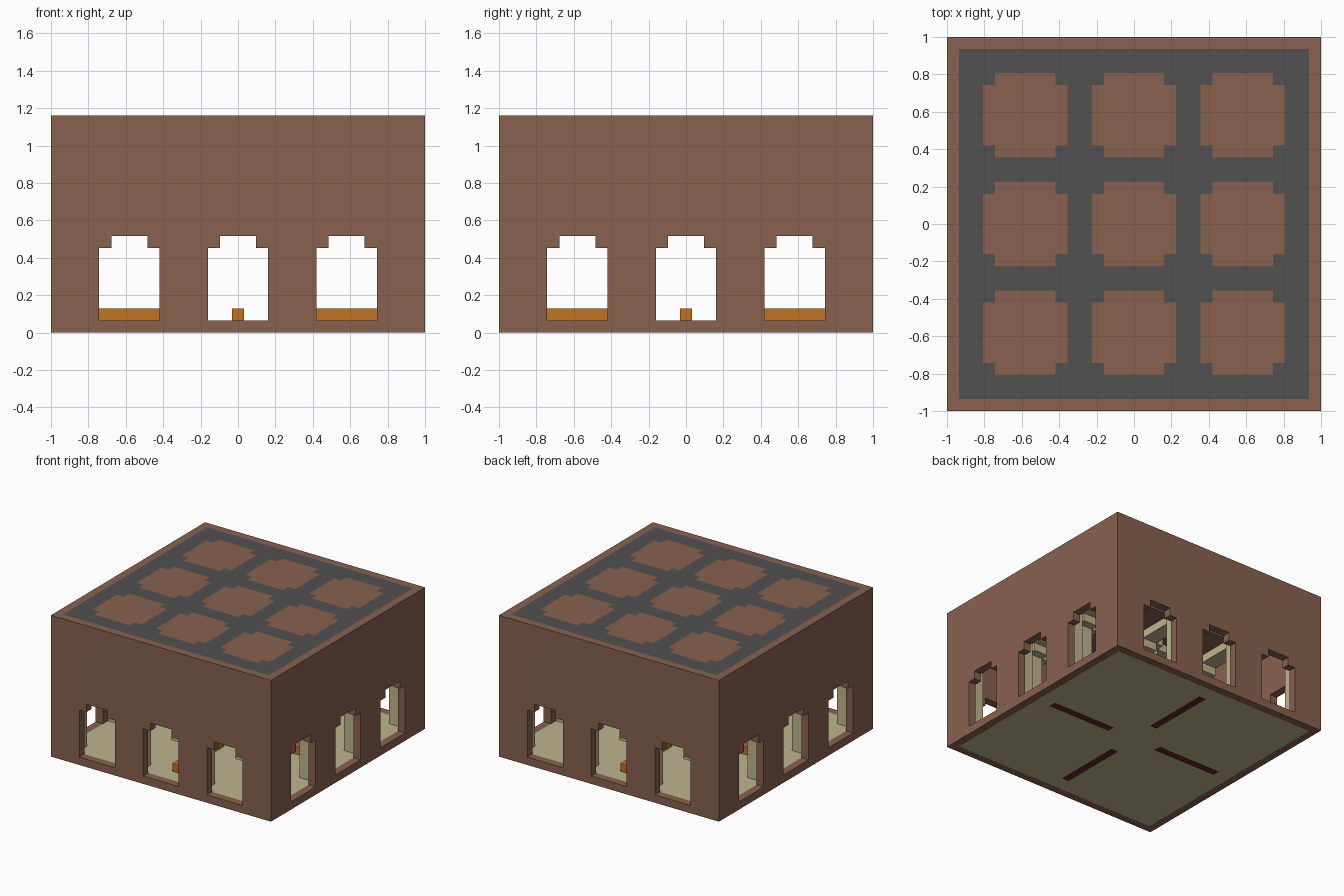
import bpy
import bmesh
from mathutils import Matrix, Vector

if "Cube" in bpy.data.objects:
    bpy.data.objects.remove(bpy.data.objects["Cube"], do_unlink=True)

N = 31                    # building modules per side
U = 2 / N                 # size of one module
LINES = (1, 10, 19, 28)   # first module of each two-wide pillar line
BAYS = (4, 13, 22)        # first module of each opening


def srgb(r, g, b):
    def lin(c):
        c /= 255
        return c / 12.92 if c <= 0.04045 else ((c + 0.055) / 1.055) ** 2.4
    return (lin(r), lin(g), lin(b), 1)


def material(name, rgb):
    m = bpy.data.materials.new(name)
    m.use_nodes = True
    m.diffuse_color = srgb(*rgb)
    m.node_tree.nodes["Principled BSDF"].inputs["Base Color"].default_value = srgb(*rgb)
    return m


brown = material("brown brick", (137, 97, 79))
cream = material("cream stone", (191, 181, 141))
grey = material("dark grey roofing", (81, 81, 81))
orange = material("orange wood", (192, 116, 34))
maroon = material("dark maroon", (92, 40, 42))


def finish(name, bm, mats):
    """Turn module coordinates into a centred object."""
    bmesh.ops.recalc_face_normals(bm, faces=bm.faces)
    bm.transform(Matrix.Scale(U, 4) @ Matrix.Translation((-N / 2, -N / 2, 0)))
    mesh = bpy.data.meshes.new(name)
    bm.to_mesh(mesh)
    bm.free()
    for m in mats:
        mesh.materials.append(m)
    obj = bpy.data.objects.new(name, mesh)
    bpy.context.collection.objects.link(obj)
    return obj


def box(name, low, high, mat):
    bm = bmesh.new()
    low, high = Vector(low), Vector(high)
    bmesh.ops.create_cube(bm, size=1, matrix=Matrix.Translation((low + high) / 2)
                          @ Matrix.Diagonal((*(high - low), 1)))
    return finish(name, bm, [mat])


def layer(name, keep, z, mats, paint=None):
    """One-module slab of the cells that pass a rule, painted by another rule."""
    bm = bmesh.new()
    bmesh.ops.create_grid(bm, x_segments=N, y_segments=N, size=N / 2,
                          matrix=Matrix.Translation((N / 2, N / 2, z)))

    def cell(f):
        c = f.calc_center_median()
        return int(c.x), int(c.y)

    drop = [f for f in bm.faces if not keep(*cell(f))]
    bmesh.ops.delete(bm, geom=drop, context='FACES')
    result = bmesh.ops.extrude_face_region(bm, geom=bm.faces[:], use_keep_orig=True)
    verts = [g for g in result["geom"] if isinstance(g, bmesh.types.BMVert)]
    bmesh.ops.translate(bm, verts=verts, vec=(0, 0, 1))
    bmesh.ops.recalc_face_normals(bm, faces=bm.faces)
    if paint:
        for f in bm.faces:
            f.material_index = paint(*cell(f), f.normal.z)
    return finish(name, bm, mats)


# Plan rules
def inside(x, y):
    return 0 < x < N - 1 and 0 < y < N - 1


def on_line(a, grow=0):
    return any(p - grow <= a < p + 2 + grow for p in LINES)


def vault(x, y):
    return inside(x, y) and (on_line(x) or on_line(y) or (on_line(x, 1) and on_line(y, 1)))


def bracket(x, y):
    return inside(x, y) and ((on_line(x, 1) and on_line(y)) or (on_line(x) and on_line(y, 1)))


def bar_cell(x, y):
    return any(a == N // 2 and (3 <= b < 12 or 19 <= b < 28) for a, b in ((x, y), (y, x)))


# Outer walls: a shell with stepped openings cut straight through
def opening(start, along_x):
    outline = ((0, 1), (5, 1), (5, 7), (4, 7), (4, 8), (1, 8), (1, 7), (0, 7))
    bm = bmesh.new()
    verts = [bm.verts.new((-1, start + a, z) if along_x else (start + a, -1, z))
             for a, z in outline]
    face = bm.faces.new(verts)
    moved = bmesh.ops.extrude_face_region(bm, geom=[face], use_keep_orig=True)
    tops = [g for g in moved["geom"] if isinstance(g, bmesh.types.BMVert)]
    shift = (N + 2, 0, 0) if along_x else (0, N + 2, 0)
    bmesh.ops.translate(bm, verts=tops, vec=shift)
    return finish("opening_cutter", bm, [brown])


walls = box("outer_walls", (0, 0, 0), (N, N, 17), brown)
cutters = [box("room_cutter", (1, 1, -1), (N - 1, N - 1, 19), brown)]
cutters += [opening(b, side) for b in BAYS for side in (True, False)]
bpy.context.view_layer.objects.active = walls
for cutter in cutters:
    cutter.hide_render = True
    mod = walls.modifiers.new("cut", 'BOOLEAN')
    mod.operation = 'DIFFERENCE'
    mod.solver = 'EXACT'
    mod.object = cutter
    bpy.ops.object.modifier_apply(modifier=mod.name)
for cutter in cutters:
    bpy.data.objects.remove(cutter, do_unlink=True)

# Floor with dark strips underneath
layer("floor", inside, 0, [cream, maroon],
      lambda x, y, nz: int(nz < -0.5 and bar_cell(x, y)))

# Pillars, brackets and ceiling beams
for i, px in enumerate(LINES):
    for j, py in enumerate(LINES):
        box(f"pillar_{i}_{j}", (px, py, 1), (px + 2, py + 2, 15), cream)
layer("pillar_brackets", bracket, 15, [cream])
layer("ceiling_beams", vault, 16, [cream])

# Roof slab with grey lattice on top
layer("roof", lambda x, y: True, 17, [brown, grey],
      lambda x, y, nz: int(nz > 0.5 and vault(x, y)))

# Low wooden bars on the floor, in a cross with an open middle
mid = N // 2
for i, start in enumerate((3, 19)):
    box(f"bar_x_{i}", (start, mid, 1), (start + 9, mid + 1, 2), orange)
    box(f"bar_y_{i}", (mid, start, 1), (mid + 1, start + 9, 2), orange)
